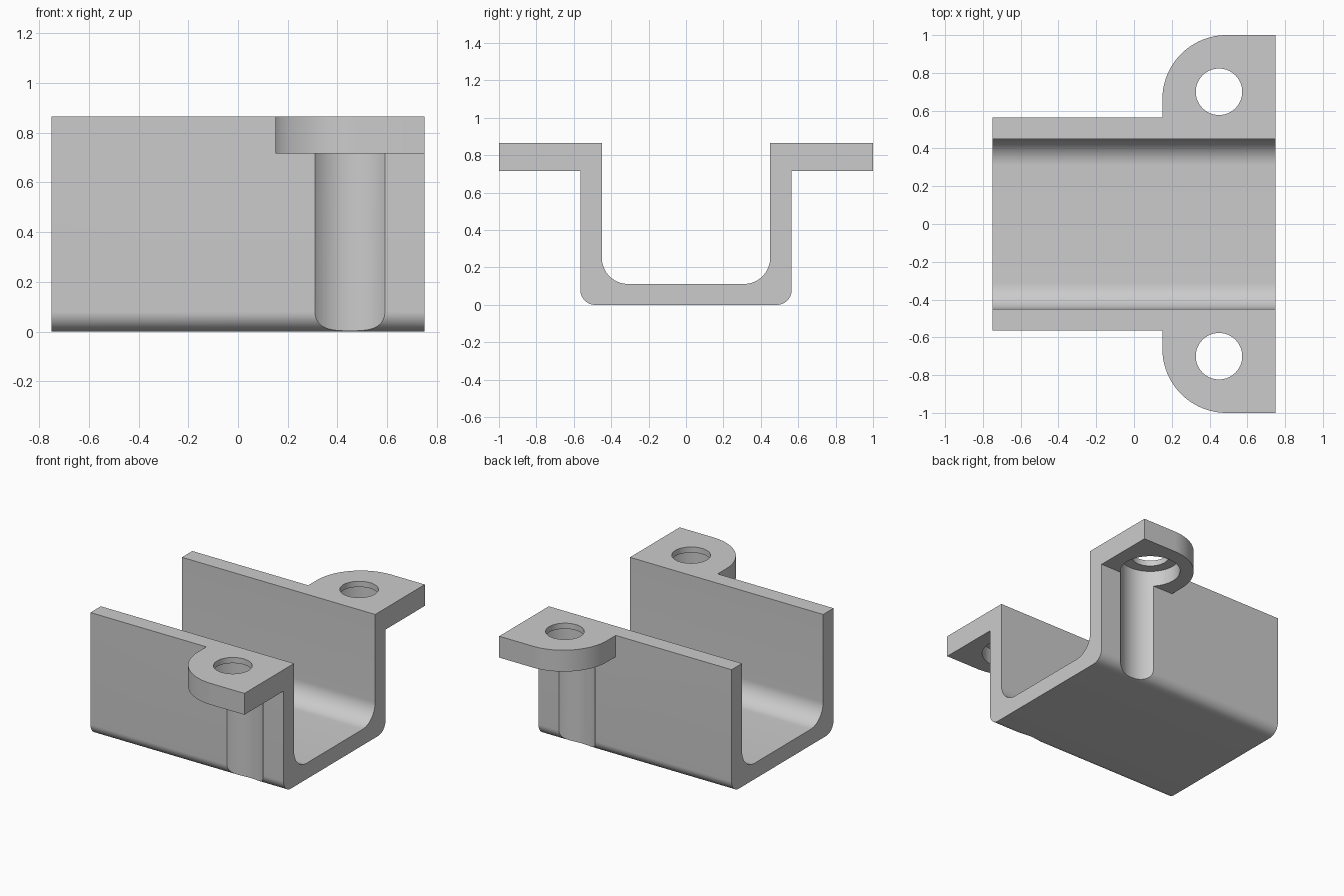
import bpy, bmesh
from math import cos, sin, pi, radians

if "Cube" in bpy.data.objects:
    bpy.data.objects.remove(bpy.data.objects["Cube"], do_unlink=True)

HALF_LEN, TOP = 0.75, 0.865
OUTER, INNER, FLOOR = 0.565, 0.45, 0.112
EAR_BOTTOM, HOLE_X, HOLE_Y = 0.715, 0.45, 0.70

grey = bpy.data.materials.new("plain grey")
grey.use_nodes = True
grey.diffuse_color = (0.6, 0.6, 0.6, 1)
grey.node_tree.nodes["Principled BSDF"].inputs["Base Color"].default_value = (0.6, 0.6, 0.6, 1)


def arc(cx, cy, r, start, end, steps=16):
    angles = [radians(start + (end - start) * i / steps) for i in range(steps + 1)]
    return [(cx + r * cos(a), cy + r * sin(a)) for a in angles]


def prism(name, points, direction):
    """Extrude a closed 3D outline along a direction."""
    bm = bmesh.new()
    face = bm.faces.new([bm.verts.new(p) for p in points])
    ext = bmesh.ops.extrude_face_region(bm, geom=[face])
    verts = [g for g in ext["geom"] if isinstance(g, bmesh.types.BMVert)]
    bmesh.ops.translate(bm, verts=verts, vec=direction)
    bmesh.ops.recalc_face_normals(bm, faces=bm.faces)
    mesh = bpy.data.meshes.new(name)
    bm.to_mesh(mesh)
    bm.free()
    mesh.materials.append(grey)
    obj = bpy.data.objects.new(name, mesh)
    bpy.context.collection.objects.link(obj)
    return obj


def cylinder(name, y, radius, bottom, top):
    ring = arc(HOLE_X, y, radius, 0, 360, 64)[:-1]
    return prism(name, [(px, py, bottom) for px, py in ring], (0, 0, top - bottom))


def combine(target, other, operation):
    mod = target.modifiers.new(operation, "BOOLEAN")
    mod.object, mod.operation, mod.solver = other, operation, "EXACT"
    bpy.context.view_layer.objects.active = target
    bpy.ops.object.modifier_apply(modifier=mod.name)
    bpy.data.objects.remove(other, do_unlink=True)


# U-shaped channel with rounded inner and outer corners
r_out, r_in = 0.08, 0.14
half = ([(INNER, TOP), (OUTER, TOP)]
        + arc(OUTER - r_out, r_out, r_out, 0, -90))
inner = arc(INNER - r_in, FLOOR + r_in, r_in, -90, 0)
profile = (half + [(-y, z) for y, z in reversed(half)]
           + [(-y, z) for y, z in reversed(inner)] + inner)
bracket = prism("channel_bracket", [(-HALF_LEN, y, z) for y, z in profile],
                (2 * HALF_LEN, 0, 0))

# Mounting ears, one rounded corner each
r_ear, left = 0.34, 0.15
outline = ([(left, 0.5), (HALF_LEN, 0.5), (HALF_LEN, 1.0)]
           + arc(left + r_ear, 1.0 - r_ear, r_ear, 90, 180, 24))
for side in (-1, 1):
    ear = prism("mounting_ear", [(x, side * y, EAR_BOTTOM) for x, y in outline],
                (0, 0, TOP - EAR_BOTTOM))
    combine(bracket, ear, "UNION")

# Screw holes, and wide counterbores from below that groove the walls
for side in (-1, 1):
    y = side * HOLE_Y
    combine(bracket, cylinder("counterbore_cutter", y, 0.195, -0.1, TOP - 0.04), "DIFFERENCE")
    combine(bracket, cylinder("hole_cutter", y, 0.123, 0.5, 1.0), "DIFFERENCE")

bpy.ops.object.select_all(action="DESELECT")
bracket.select_set(True)
bpy.context.view_layer.objects.active = bracket
bpy.ops.object.shade_smooth_by_angle(angle=radians(25))
